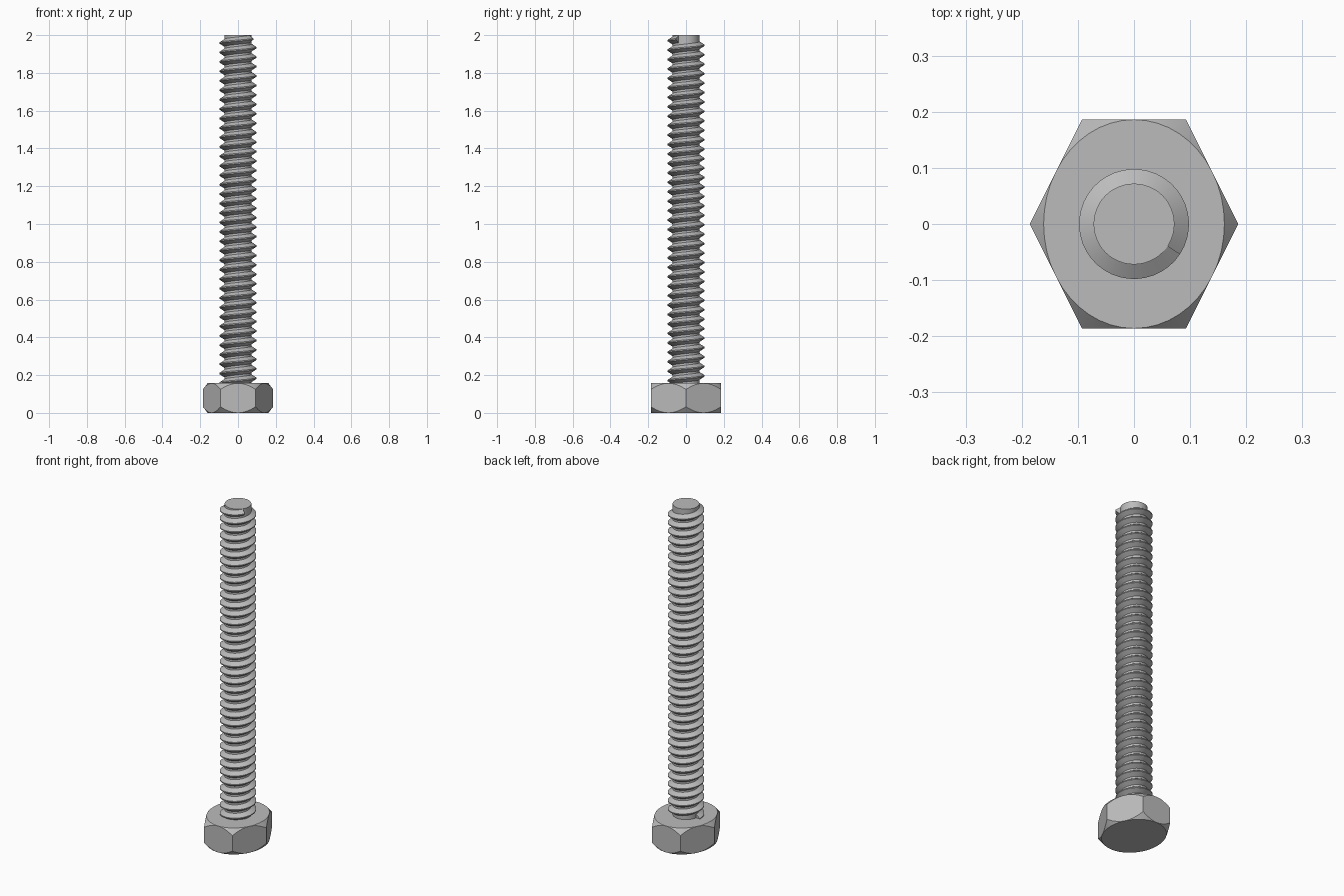
import bpy, bmesh
from math import cos, sin, pi, radians

if "Cube" in bpy.data.objects:
    bpy.data.objects.remove(bpy.data.objects["Cube"])

steel = bpy.data.materials.new("grey_steel")
steel.use_nodes = True
steel.diffuse_color = (0.5, 0.5, 0.5, 1)
steel.node_tree.nodes["Principled BSDF"].inputs["Base Color"].default_value = (0.5, 0.5, 0.5, 1)

HEAD_TOP, TOP = 0.157, 2.0
CORNER = 0.186
APOTHEM = CORNER * cos(pi / 6)
STRETCH = CORNER / APOTHEM
ROOT, CREST, PITCH = 0.072, 0.098, 0.05


def finish(name, bm):
    bmesh.ops.remove_doubles(bm, verts=bm.verts, dist=1e-5)
    bmesh.ops.recalc_face_normals(bm, faces=bm.faces)
    mesh = bpy.data.meshes.new(name)
    bm.to_mesh(mesh)
    bm.free()
    mesh.materials.append(steel)
    obj = bpy.data.objects.new(name, mesh)
    bpy.context.collection.objects.link(obj)
    bpy.ops.object.select_all(action="DESELECT")
    obj.select_set(True)
    bpy.context.view_layer.objects.active = obj
    bpy.ops.object.shade_smooth_by_angle(angle=radians(30))
    return obj


def bridge(bm, a, b):
    for i in range(len(a)):
        j = (i + 1) % len(a)
        bm.faces.new((a[i], a[j], b[j], b[i]))


# Hexagonal head with conical chamfers on its top and bottom corners
bm = bmesh.new()
SEG = 48
rings = [[], [], [], []]
for i in range(SEG):
    t = 2 * pi * i / SEG
    r = APOTHEM / cos(t % (pi / 3) - pi / 6)
    drop = (r - APOTHEM) * 1.3
    levels = ((APOTHEM, 0), (r, drop), (r, HEAD_TOP - drop), (APOTHEM, HEAD_TOP))
    for ring, (rad, z) in zip(rings, levels):
        ring.append(bm.verts.new((rad * cos(t), rad * sin(t) * STRETCH, z)))
for low, high in zip(rings, rings[1:]):
    bridge(bm, low, high)
bm.faces.new(rings[0][::-1])
bm.faces.new(rings[-1])
finish("hex_head", bm)

# Plain core of the shank
bm = bmesh.new()
depth = TOP - HEAD_TOP + 0.02
bmesh.ops.create_cone(bm, cap_ends=True, segments=SEG, radius1=ROOT, radius2=ROOT, depth=depth)
bmesh.ops.translate(bm, verts=bm.verts, vec=(0, 0, TOP - depth / 2))
finish("shank_core", bm)

# Right-handed helical thread, ending square just under the tip
bm = bmesh.new()
END_ANGLE, END_Z = radians(-33), 1.979
STEPS = 40
turns = (END_Z - HEAD_TOP) / PITCH
half, flat = PITCH * 0.42, PITCH * 0.06
profile = ((ROOT - 0.002, -half), (CREST, -flat), (CREST, flat), (ROOT - 0.002, half))
previous = None
for i in range(int(turns * STEPS) + 1):
    t = END_ANGLE - 2 * pi * i / STEPS
    z = END_Z - PITCH * i / STEPS
    section = [bm.verts.new((r * cos(t), r * sin(t), z + dz)) for r, dz in profile]
    if previous:
        bridge(bm, previous, section)
    else:
        bm.faces.new(section)
    previous = section
bm.faces.new(previous[::-1])
finish("screw_thread", bm)
